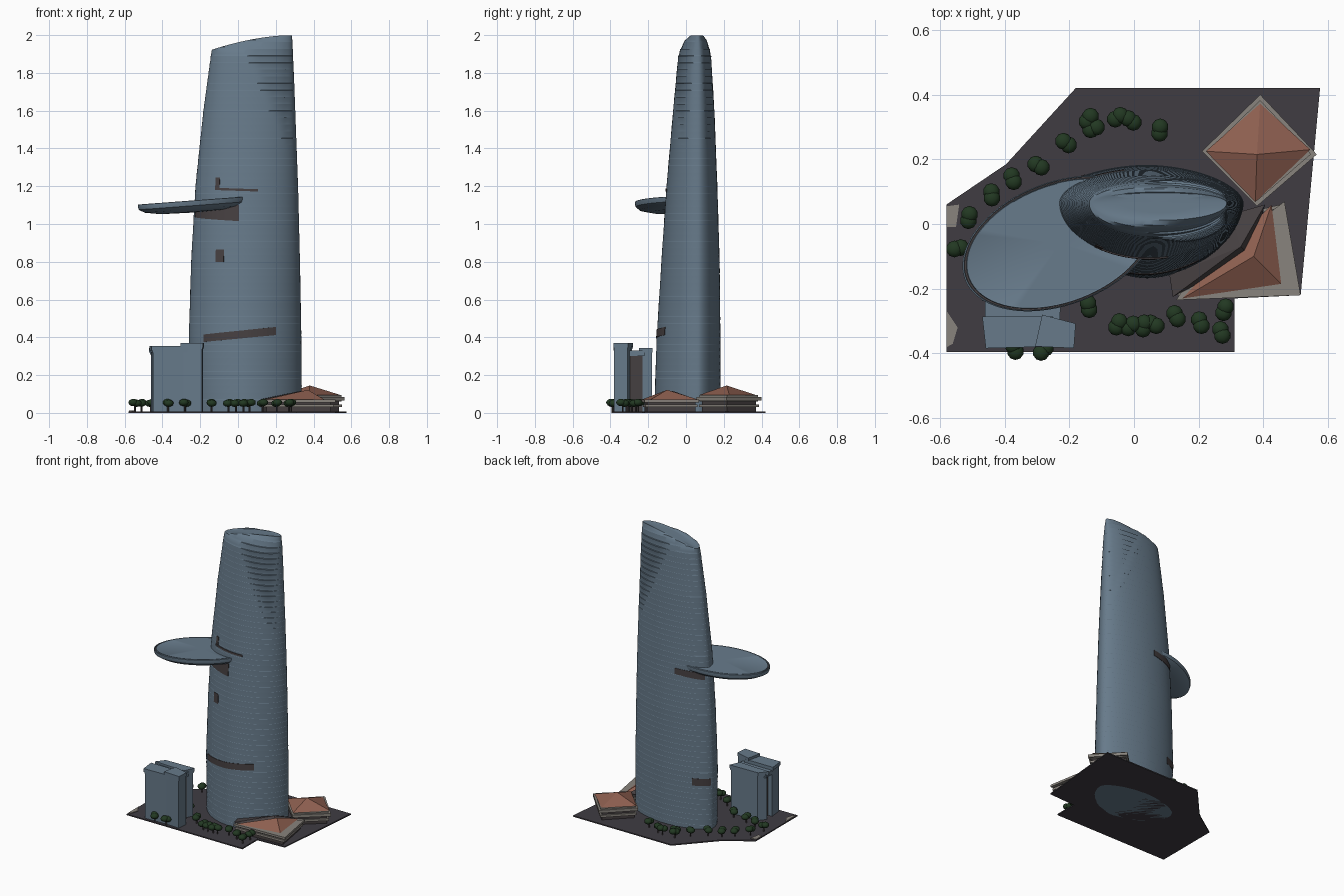
import bpy, bmesh, math, random
from mathutils import Vector

random.seed(4)
if "Cube" in bpy.data.objects:
    bpy.data.objects.remove(bpy.data.objects["Cube"])


def material(name, r, g, b):
    m = bpy.data.materials.new(name)
    m.diffuse_color = (r, g, b, 1)
    m.use_nodes = True
    m.node_tree.nodes["Principled BSDF"].inputs["Base Color"].default_value = (r, g, b, 1)
    return m


GLASS = material("blue grey glass", .135, .195, .255)
DARK = material("dark brown", .06, .05, .052)
GROUND = material("dark paving", .05, .045, .055)
ROOF = material("terracotta", .27, .115, .08)
STONE = material("pale stone", .25, .23, .205)
LEAF = material("leaf green", .016, .04, .016)


def build(name, verts, faces, mats, smooth=None):
    me = bpy.data.meshes.new(name)
    me.from_pydata(verts, [], faces)
    bm = bmesh.new()
    bm.from_mesh(me)
    bmesh.ops.recalc_face_normals(bm, faces=bm.faces)
    bm.to_mesh(me)
    bm.free()
    for m in mats:
        me.materials.append(m)
    ob = bpy.data.objects.new(name, me)
    bpy.context.collection.objects.link(ob)
    if smooth:
        bpy.ops.object.select_all(action='DESELECT')
        ob.select_set(True)
        bpy.context.view_layer.objects.active = ob
        bpy.ops.object.shade_smooth_by_angle(angle=math.radians(smooth))
    return ob


def loft(name, rings, mats, smooth=None):
    """Skin closed rings of equal length and cap both ends."""
    n = len(rings[0])
    verts = [p for r in rings for p in r]
    faces = [(k * n + i, k * n + (i + 1) % n, (k + 1) * n + (i + 1) % n, (k + 1) * n + i)
             for k in range(len(rings) - 1) for i in range(n)]
    faces += [tuple(range(n)), tuple(range(len(verts) - n, len(verts)))]
    return build(name, verts, faces, mats, smooth)


def prism(name, pts, z0, z1, mat, grow=0.0):
    """Upright prism; grow widens the outline about its middle."""
    c = sum((Vector(p) for p in pts), Vector((0, 0))) / len(pts)
    pts = [c + (Vector(p) - c) * (1 + grow) for p in pts]
    return loft(name, [[(p.x, p.y, z) for p in pts] for z in (z0, z1)], [mat])


def pyramid(name, pts, z, apex, mat):
    n = len(pts)
    return build(name, [(x, y, z) for x, y in pts] + [apex],
                 [(i, (i + 1) % n, n) for i in range(n)] + [tuple(range(n))], [mat])


# Tower shape: height, left, right, front, back
KEYS = [(0, -.255, .338, -.168, .182), (.4, -.26, .335, -.155, .182),
        (.8, -.248, .328, -.13, .178), (1.2, -.225, .318, -.103, .166),
        (1.6, -.183, .303, -.068, .15), (1.9, -.142, .291, -.04, .132),
        (2.0, -.125, .286, -.03, .125)]
MID_Y = .065


def extents(z):
    for a, b in zip(KEYS, KEYS[1:]):
        if z <= b[0] + 1e-6:
            t = (z - a[0]) / (b[0] - a[0])
            return [p + (q - p) * t for p, q in zip(a[1:], b[1:])]
    return KEYS[-1][1:]


def power(z):
    return 1.12 - .08 * z


def tower_point(a, z, out=0.0):
    l, r, f, b = extents(z)
    e, c, s = power(z), math.cos(a), math.sin(a)
    x = (l + r) / 2 + ((r - l) / 2 + out) * math.copysign(abs(c) ** e, c)
    half = (b - MID_Y if s > 0 else MID_Y - f) + out
    half *= 1 - .45 * max(0, (z - 1.87) / .13) ** 2
    return Vector((x, MID_Y + half * math.copysign(abs(s) ** e, s), z))


def roof_height(x):
    t = min(1, max(0, (x + .14) / .43))
    return 1.922 + .078 * (1 - (1 - t) ** 1.8)


# Tower: stacked floors with lips that deepen to louvres at the upper right
N, FLOORS = 96, 55
rings = []
for k in range(FLOORS):
    for part in (0, .3, .97):
        z = 2.0 * (k + part) / FLOORS
        ring = []
        for i in range(N):
            a = 2 * math.pi * i / N
            x = tower_point(a, z).x
            m = min(1, max(0, (x - .29 + (z - 1.33) * .42) / .05))
            m *= min(1, max(0, (.285 - x) / .03)) * (z < 1.96)
            depth = .001 + .009 * m
            p = tower_point(a, z, depth * (0, 1, .7)[int(part * 3)] - .004 * m)
            p.z = min(p.z, roof_height(p.x))
            ring.append(p)
        rings.append(ring)
for s in (.93, .6, .2):
    ring = []
    for p in rings[-1] if s == .93 else base:
        q = Vector((.08 + (p.x - .08) * s, MID_Y + (p.y - MID_Y) * s, 0))
        q.z = roof_height(q.x) - .002
        ring.append(q)
    if s == .93:
        base = ring
    rings.append(ring)
loft("tower", rings, [GLASS], 28)


def angle_at(x, z, side):
    l, r = extents(z)[:2]
    t = max(-1, min(1, (x - (l + r) / 2) / ((r - l) / 2)))
    a = math.acos(math.copysign(abs(t) ** (1 / power(z)), t))
    return a if side == "back" else 2 * math.pi - a


def strip(name, start, end, low, high, out=.003):
    """Thin dark plate that hugs the tower between two (x, side) positions."""
    a0, a1 = (angle_at(x, low[0], side) for x, side in (start, end))
    rings, n = [], 24
    for i in range(n + 1):
        t = i / n
        a = a0 + (a1 - a0) * t
        z0, z1 = (v[0] + (v[1] - v[0]) * t for v in (low, high))
        rings.append([tower_point(a, z0, -.002), tower_point(a, z0, out),
                      tower_point(a, z1, out), tower_point(a, z1, -.002)])
    return loft(name, rings, [DARK])


F, B = "front", "back"
strip("lower_band", (-.18, F), (.2, F), (.375, .412), (.415, .455))
strip("lower_band_end", (-.15, B), (-.25, B), (.31, .31), (.36, .36))
strip("deck_recess", (-.225, F), (.005, F), (1.035, 1.015), (1.09, 1.1))
strip("deck_recess_back", (-.03, B), (-.215, B), (1.06, 1.04), (1.1, 1.09))
strip("upper_ledge", (-.12, F), (.105, F), (1.18, 1.172), (1.192, 1.184), .005)
strip("upper_slot", (-.12, F), (-.098, F), (1.18, 1.18), (1.245, 1.245))
strip("side_window", (-.118, F), (-.075, F), (.8, .8), (.865, .865))

# Oval landing deck: radial profile, tilted and turned
PROFILE = [(.1, -.056), (.6, -.052), (.88, -.038), (.985, -.02), (1, -.006), (1, .006),
           (.985, .008), (.98, .002), (.96, .002), (.955, .008), (.94, .006), (.1, .006)]
turn, rings = math.radians(21), []
for rad, dz in PROFILE:
    ring = []
    for i in range(72):
        a = 2 * math.pi * i / 72
        u, v = .313 * rad * math.cos(a), .19 * rad * math.sin(a)
        x = -.23 + u * math.cos(turn) - v * math.sin(turn)
        y = -.06 + u * math.sin(turn) + v * math.cos(turn)
        ring.append((x, y, 1.116 + .075 * (x + .25) + dz))
    rings.append(ring)
deck = loft("landing_deck", rings, [GLASS, DARK], 30)
for i, f in enumerate(deck.data.polygons):
    f.material_index = int(i // 72 == 7)

# Ground slab
prism("ground", [(-.58, -.395), (.31, -.395), (.31, -.23), (.515, -.22), (.575, .42),
                 (-.18, .42), (-.395, .185), (-.58, .06)], 0, .008, GROUND)
prism("pale_corner", [(-.578, -.01), (-.55, -.01), (-.54, .06), (-.578, .055)], .008, .012, STONE)
prism("pale_edge", [(-.578, -.38), (-.56, -.37), (-.545, -.32), (-.578, -.27)], .008, .012, STONE)

# Annex blocks with overhanging cornices
ANNEX = {"left": ([(-.46, -.29), (-.45, -.38), (-.27, -.375), (-.26, -.29)], .345),
         "right": ([(-.3, -.375), (-.19, -.38), (-.185, -.31), (-.28, -.285)], .362),
         "rear": ([(-.46, -.235), (-.25, -.245), (-.22, -.18), (-.42, -.185)], .335)}
for side, (pts, top) in ANNEX.items():
    prism("annex_" + side, pts, .008, top - .025, GLASS)
    prism("annex_trim_" + side, pts, top - .025, top - .015, GLASS, .04)
    prism("annex_cornice_" + side, pts, top - .015, top + .008, GLASS, .09)
prism("annex_core", [(-.43, -.3), (-.235, -.3), (-.235, -.23), (-.42, -.23)], .008, .3, DARK)
prism("annex_core_roof", [(-.46, -.31), (-.23, -.31), (-.225, -.22), (-.46, -.22)], .3, .33, GLASS)

# Back pavilion
BACK = [(.39, .4), (.565, .215), (.38, .055), (.21, .225)]
prism("back_pavilion_walls", BACK, .008, .06, DARK, -.17)
prism("back_pavilion_terrace", BACK, .03, .045, STONE, -.08)
prism("back_pavilion_eaves", BACK, .065, .085, STONE)
prism("back_pavilion_step", BACK, .06, .094, STONE, -.1)
pyramid("back_pavilion_roof", [(.39, .372), (.545, .23), (.375, .068), (.222, .225)],
        .094, (.38, .215, .145), ROOF)

# Front pavilion
FRONT = [(.465, .07), (.515, -.22), (.13, -.235), (.11, -.16), (.3, .03)]
prism("front_pavilion_walls", FRONT, .008, .06, DARK, -.12)
prism("front_pavilion_terrace", FRONT, .03, .045, STONE, -.05)
prism("front_pavilion_eaves", FRONT[:3] + [(.2, -.13)], .055, .07, STONE)
pyramid("front_pavilion_roof", [(.425, .06), (.455, -.185), (.15, -.23), (.27, -.1)],
        .072, (.37, -.1, .122), ROOF)
pyramid("front_pavilion_rear_roof", [(.405, .06), (.36, -.1), (.12, -.225), (.11, -.16), (.3, .03)],
        .07, (.33, -.07, .116), DARK)

# Trees: rounded double crowns on short trunks
TREES = [(.08, .29), (-.05, .33), (-.01, .32), (-.14, .325), (-.125, .295), (-.21, .25),
         (-.295, .18), (-.375, .14), (-.44, .09), (-.51, .02), (-.545, -.075), (-.14, -.255),
         (-.05, -.31), (-.01, -.315), (.03, -.315), (.06, -.31), (.13, -.285), (.205, -.305),
         (.27, -.335), (.28, -.265), (-.37, -.385), (-.28, -.39), (-.38, -.12), (-.46, -.1),
         (-.27, -.14)]
for i, (x, y) in enumerate(TREES):
    bm = bmesh.new()
    spin = random.uniform(0, math.tau)
    for k in (-1, 1):
        made = bmesh.ops.create_icosphere(bm, subdivisions=2, radius=.026)["verts"]
        shift = Vector((math.cos(spin), math.sin(spin), .2)) * .01 * k
        for v in made:
            v.co = Vector((v.co.x, v.co.y, v.co.z * .75)) + shift + Vector((x, y, .053))
    for f in bm.faces:
        f.smooth = True
    me = bpy.data.meshes.new("tree_crown")
    bm.to_mesh(me)
    bm.free()
    me.materials.append(LEAF)
    bpy.context.collection.objects.link(bpy.data.objects.new(f"tree_crown_{i + 1}", me))
    prism(f"tree_trunk_{i + 1}", [(x + .005 * math.cos(t), y + .005 * math.sin(t))
                                  for t in (0, 1.57, 3.14, 4.71)], .008, .045, DARK)
